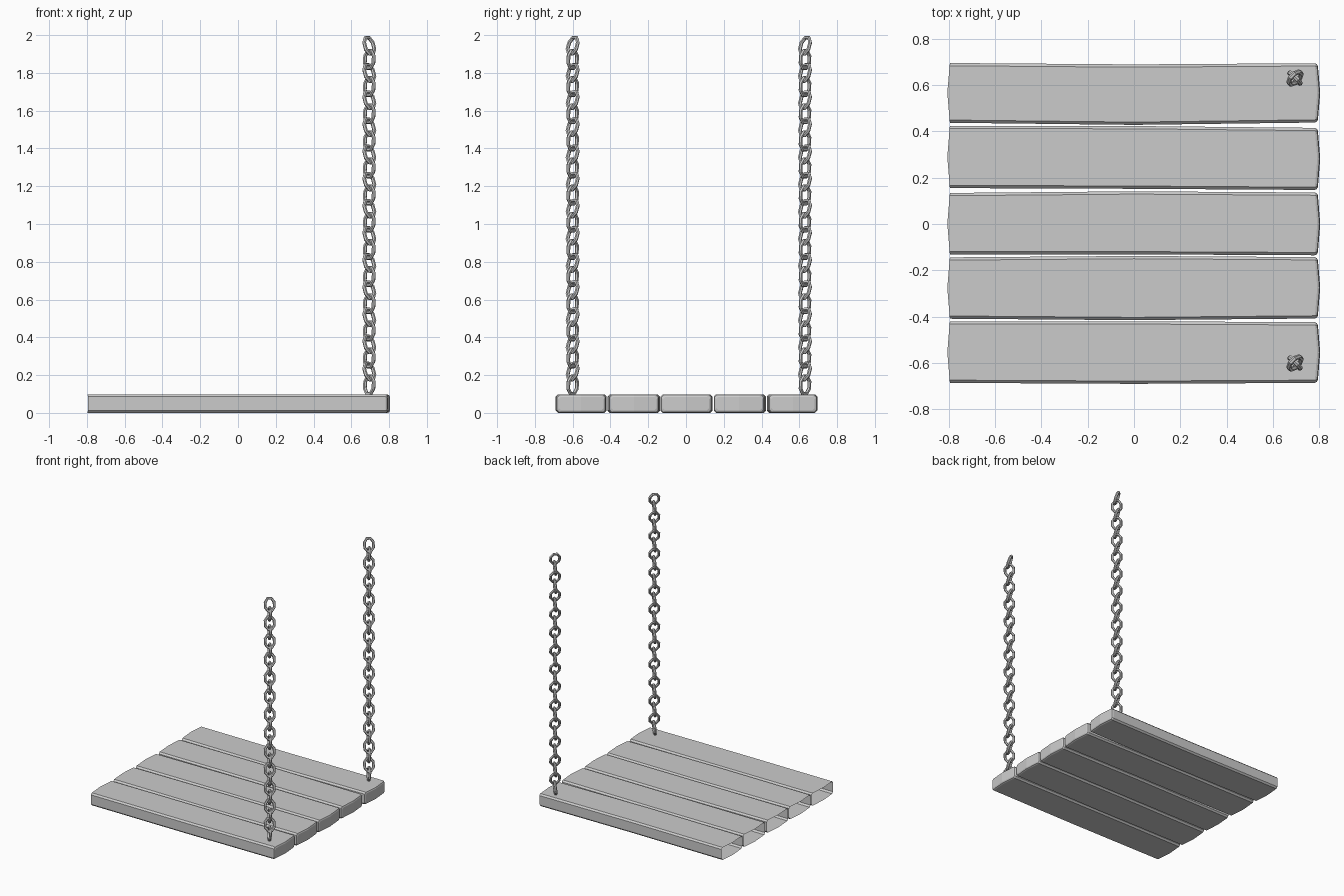
import bpy, bmesh, math
from mathutils import Matrix, Vector

if "Cube" in bpy.data.objects:
    bpy.data.objects.remove(bpy.data.objects["Cube"])

H, B = 0.098, 0.015          # plank thickness and bevel


def finish(name, bm):
    bmesh.ops.recalc_face_normals(bm, faces=bm.faces)
    me = bpy.data.meshes.new(name)
    bm.to_mesh(me)
    bm.free()
    ob = bpy.data.objects.new(name, me)
    bpy.context.collection.objects.link(ob)
    return ob


def section(y0, y1, inset):
    """Bevelled plank cross-section as (y, z) points, with a mid ridge point."""
    a, b, lo, hi = y0 + inset, y1 - inset, inset, H - inset
    m, c = (a + b) / 2, B * 0.8
    return [(a + c, lo), (m, lo), (b - c, lo), (b, lo + c), (b, hi - c),
            (b - c, hi), (m, hi), (a + c, hi), (a, hi - c), (a, lo + c)]


def plank(name, front, back):
    """Loft along x; front/back hold the edge y at left, middle, right."""
    bm = bmesh.new()
    stations = [(-0.795, 0, 0), (0.0, 1, 0), (0.78, 2, 0), (0.789, 2, 0.004), (0.793, 2, 0.013)]
    rings = []
    for x, i, inset in stations:
        y0, y1 = front[i], back[i]
        ring = []
        for y, z in section(y0, y1, inset):
            # ends bow outward at the middle of the board
            t = 1 - abs(2 * (y - y0) / (y1 - y0) - 1)
            bow = 0.011 * t * (-1 if i == 0 else 1 if i == 2 else 0)
            ring.append(bm.verts.new((x + bow, y, z)))
        rings.append(ring)
    for r, s in zip(rings, rings[1:]):
        for k in range(len(r)):
            n = (k + 1) % len(r)
            bm.faces.new((r[k], r[n], s[n], s[k]))
    # right end cap; the left (hinge) end stays open
    e = rings[-1]
    bm.faces.new((e[1], e[2], e[3], e[4], e[5], e[6]))
    bm.faces.new((e[6], e[7], e[8], e[9], e[0], e[1]))
    return finish(name, bm)


def add_link(bm, mat, w=0.033, h=0.047, r=0.0105, n=8, m=6):
    """Eight-sided chain link in the local xz plane."""
    rings = []
    for i in range(n):
        a = 2 * math.pi * (i + 0.5) / n
        d = Vector((math.cos(a), 0, math.sin(a)))
        p = Vector((w * d.x * 1.05, 0, h * d.z * 1.05))
        ring = []
        for j in range(m):
            b = 2 * math.pi * j / m
            ring.append(bm.verts.new(mat @ (p + d * (r * math.cos(b)) + Vector((0, r * math.sin(b), 0)))))
        rings.append(ring)
    for i in range(n):
        s, t = rings[i], rings[(i + 1) % n]
        for j in range(m):
            k = (j + 1) % m
            bm.faces.new((s[j], s[k], t[k], t[j]))


def chain(name, x, y, count=26, top=1.943, bottom=0.147):
    bm = bmesh.new()
    for i in range(count):
        z = top + (bottom - top) * i / (count - 1)
        odd = i % 2
        # alternate links turn a quarter; every second one leans
        rot = Matrix.Rotation(math.radians(135 if odd else 45), 4, 'Z')
        lean = Matrix.Rotation(math.radians(4 if odd else -20), 4, 'X')
        add_link(bm, Matrix.Translation((x, y, z)) @ rot @ lean)
    return finish(name, bm)


# five deck boards
boards = [
    ((-0.686, -0.690, -0.686), (-0.420, -0.420, -0.424)),
    ((-0.409, -0.415, -0.408), (-0.144, -0.138, -0.143)),
    ((-0.131, -0.131, -0.135), (0.134, 0.141, 0.136)),
    ((0.155, 0.152, 0.147), (0.424, 0.423, 0.415)),
    ((0.437, 0.428, 0.438), (0.695, 0.689, 0.694)),
]
for i, (f, b) in enumerate(boards):
    plank("deck_plank_%d" % (i + 1), f, b)

# two hanging chains at the free end
chain("chain_front", 0.695, -0.6, )
chain("chain_back", 0.695, 0.63)
